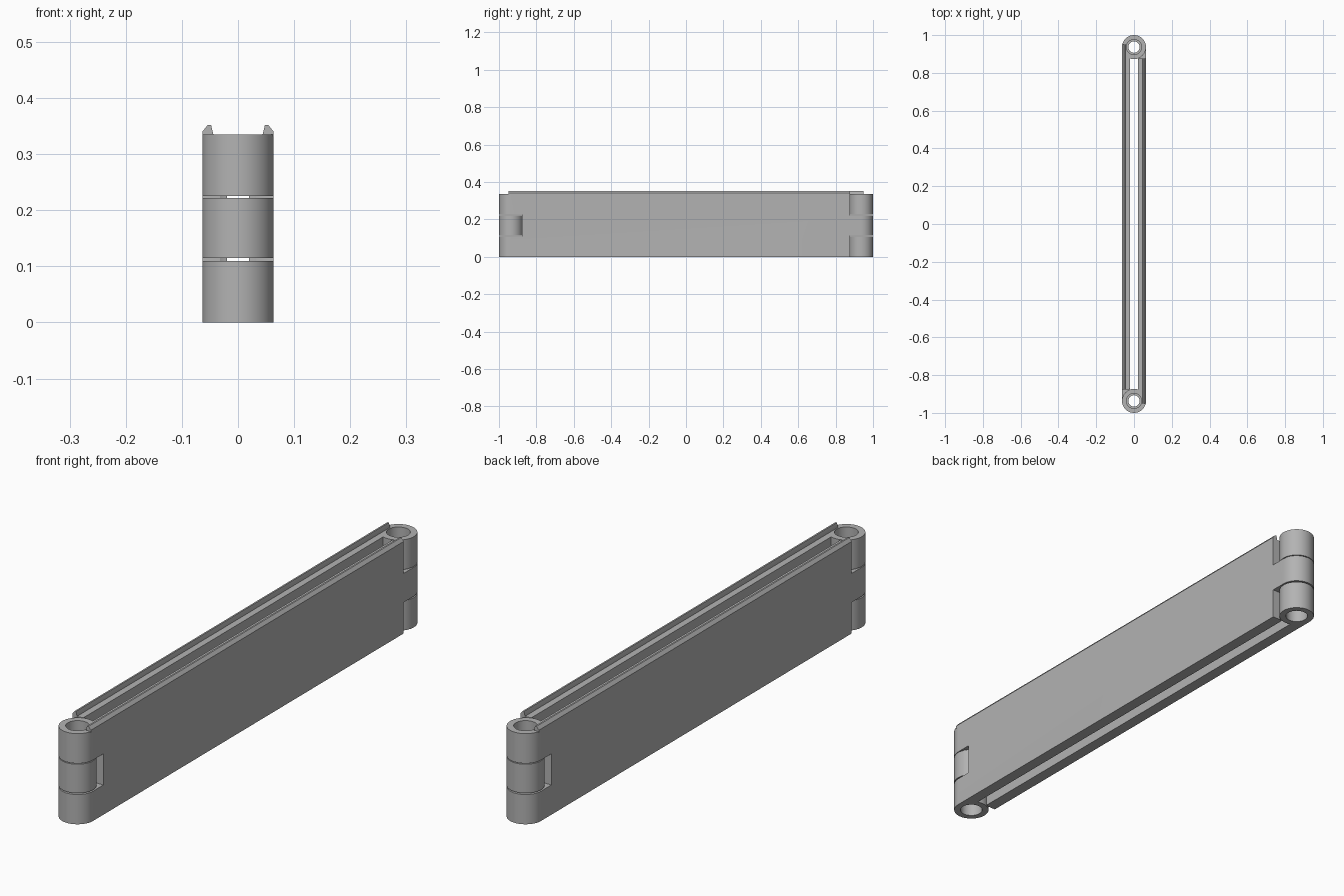
import bpy
import bmesh
import math
from mathutils import Vector

cube = bpy.data.objects.get("Cube")
if cube:
    bpy.data.objects.remove(cube)

R = 0.0635            # knuckle radius
YC = 1 - R            # pin axis distance from the centre
H = 0.335             # leaf height
LOW, HIGH = 0.11, 0.225       # slot for the other leaf's knuckle
MID0, MID1 = 0.115, 0.222     # middle knuckle
END = 0.877           # where the wall stops beside a knuckle

grey = bpy.data.materials.new("grey_plastic")
grey.use_nodes = True
colour = (0.45, 0.45, 0.45, 1)
grey.diffuse_color = colour
grey.node_tree.nodes["Principled BSDF"].inputs["Base Color"].default_value = colour


def prism(name, points, direction):
    """Closed solid: a flat outline swept along a direction."""
    bm = bmesh.new()
    face = bm.faces.new([bm.verts.new(p) for p in points])
    swept = bmesh.ops.extrude_face_region(bm, geom=[face])["geom"]
    verts = [g for g in swept if isinstance(g, bmesh.types.BMVert)]
    bmesh.ops.translate(bm, verts=verts, vec=Vector(direction))
    bmesh.ops.recalc_face_normals(bm, faces=bm.faces[:])
    mesh = bpy.data.meshes.new(name)
    bm.to_mesh(mesh)
    bm.free()
    mesh.materials.append(grey)
    obj = bpy.data.objects.new(name, mesh)
    bpy.context.collection.objects.link(obj)
    return obj


def cylinder(name, y, radius, z0, z1, sides=64):
    ring = [(radius * math.cos(math.tau * i / sides),
             y + radius * math.sin(math.tau * i / sides), z0) for i in range(sides)]
    return prism(name, ring, (0, 0, z1 - z0))


def combine(target, tool, operation):
    """Apply a boolean and discard the tool."""
    mod = target.modifiers.new("combine", 'BOOLEAN')
    mod.operation = operation
    mod.solver = 'EXACT'
    mod.object = tool
    bpy.context.view_layer.objects.active = target
    bpy.ops.object.modifier_apply(modifier=mod.name)
    bpy.data.objects.remove(tool)


# Wall of one leaf, slotted at the front and tongued at the back
outline = [(-YC, 0), (END, 0), (END, MID0), (YC, MID0), (YC, MID1), (END, MID1),
           (END, H), (-YC, H), (-YC, HIGH), (-END, HIGH), (-END, LOW), (-YC, LOW)]
leaf = prism("left_leaf", [(0.02, y, z) for y, z in outline], (R - 0.02, 0, 0))

# Clearance around the other leaf's knuckles
for y, z0, z1 in [(-YC, LOW, HIGH), (YC, -0.1, MID0), (YC, MID1, H + 0.1)]:
    combine(leaf, cylinder("clearance", y, R + 0.004, z0, z1), 'DIFFERENCE')

# Knuckles: two at the front, one at the back
for y, z0, z1 in [(-YC, 0, LOW), (-YC, HIGH, H), (YC, MID0, MID1)]:
    combine(leaf, cylinder("knuckle", y, R, z0, z1), 'UNION')

# Pin holes
for y, radius in [(-YC, 0.04), (YC, 0.03)]:
    combine(leaf, cylinder("pin_hole", y, radius, -0.1, H + 0.1), 'DIFFERENCE')

# Bevelled ridge along the top edge
ridge = [(0.044, H - 0.004), (R, H - 0.004), (R, 0.34), (0.054, 0.352), (0.048, 0.352), (0.044, H)]
combine(leaf, prism("ridge", [(x, -0.95, z) for x, z in ridge], (0, 0.95 + END, 0)), 'UNION')

bpy.ops.object.select_all(action='DESELECT')
leaf.select_set(True)
bpy.context.view_layer.objects.active = leaf
bpy.ops.object.shade_smooth_by_angle(angle=math.radians(30))

# The opposite leaf is the same part turned half round
other = leaf.copy()
other.name = "right_leaf"
other.rotation_euler.z = math.pi
bpy.context.collection.objects.link(other)
